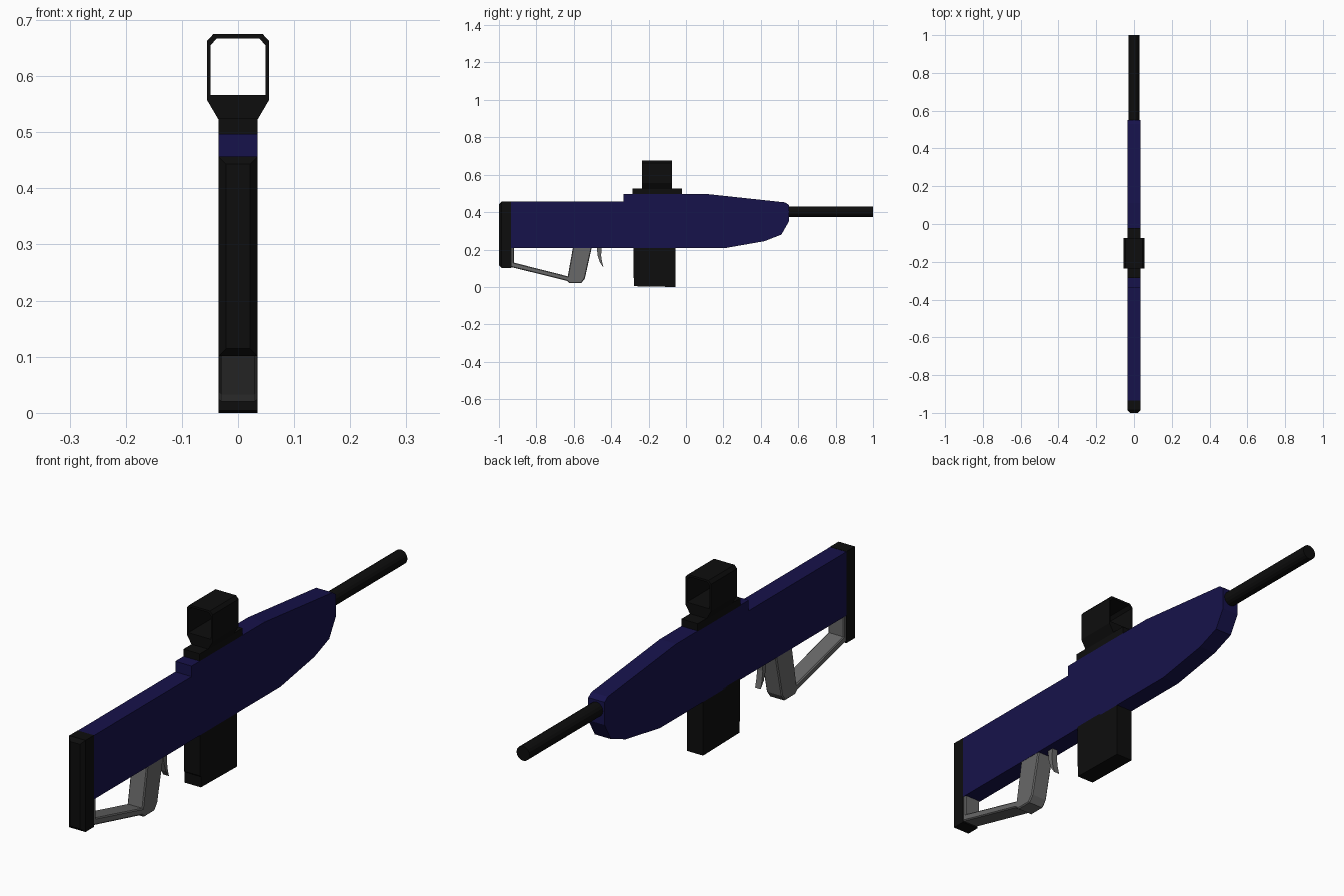
import bpy, bmesh, math
from mathutils import Matrix

if "Cube" in bpy.data.objects:
    bpy.data.objects.remove(bpy.data.objects["Cube"])


def material(name, r, g, b):
    m = bpy.data.materials.new(name)
    m.diffuse_color = (r, g, b, 1)
    m.use_nodes = True
    m.node_tree.nodes["Principled BSDF"].inputs["Base Color"].default_value = m.diffuse_color
    return m


BLUE = material("navy_paint", 0.008, 0.006, 0.07)
BLACK = material("black_metal", 0.004, 0.004, 0.004)
GREY = material("grey_metal", 0.14, 0.14, 0.14)
W = 0.035  # half width of the body


def finish(bm, name, mat):
    bmesh.ops.recalc_face_normals(bm, faces=bm.faces)
    me = bpy.data.meshes.new(name)
    bm.to_mesh(me)
    bm.free()
    me.materials.append(mat)
    ob = bpy.data.objects.new(name, me)
    bpy.context.collection.objects.link(ob)
    return ob


def side_profile(name, pts, half, mat, bevel=0):
    """Extrude a (y, z) outline across x."""
    bm = bmesh.new()
    face = bm.faces.new([bm.verts.new((-half, y, z)) for y, z in pts])
    ext = bmesh.ops.extrude_face_region(bm, geom=[face])
    verts = [g for g in ext["geom"] if isinstance(g, bmesh.types.BMVert)]
    bmesh.ops.translate(bm, verts=verts, vec=(2 * half, 0, 0))
    if bevel:
        rim = [e for e in bm.edges if abs(e.verts[0].co.x - e.verts[1].co.x) < 1e-5]
        bmesh.ops.bevel(bm, geom=rim, offset=bevel, segments=1, affect='EDGES')
    return finish(bm, name, mat)


def rect(y0, y1, z0, z1):
    return [(y0, z0), (y1, z0), (y1, z1), (y0, z1)]


# Main body shell
side_profile("body", [
    (-0.935, 0.208), (0.21, 0.208), (0.42, 0.245), (0.51, 0.28), (0.55, 0.35),
    (0.55, 0.438), (0.53, 0.452), (0.11, 0.497), (-0.335, 0.497),
    (-0.335, 0.456), (-0.935, 0.456)], W, BLUE)

# Butt plate with chamfered rear edges
bm = bmesh.new()
bmesh.ops.create_cube(bm, size=1, matrix=Matrix.Translation((0, -0.967, 0.279))
                      @ Matrix.Diagonal((2 * W, 0.066, 0.356, 1)))
rear = [e for e in bm.edges if all(v.co.y < -0.99 for v in e.verts)]
bmesh.ops.bevel(bm, geom=rear, offset=0.014, segments=1, affect='EDGES')
finish(bm, "butt_plate", BLACK)

# Pistol grip joined to the butt by a thin strut
side_profile("grip_and_strut", [
    (-0.937, 0.215), (-0.937, 0.107), (-0.638, 0.033), (-0.622, 0.02),
    (-0.56, 0.02), (-0.541, 0.045), (-0.503, 0.215), (-0.604, 0.215),
    (-0.632, 0.057), (-0.92, 0.13), (-0.92, 0.215)], 0.034, GREY, 0.004)

# Curved trigger
side_profile("trigger", [
    (-0.478, 0.215), (-0.472, 0.165), (-0.46, 0.13), (-0.441, 0.104),
    (-0.449, 0.135), (-0.454, 0.17), (-0.45, 0.215)], 0.012, GREY)

# Magazine and sight rail
side_profile("magazine", [(-0.278, 0.004), (-0.055, 0), (-0.055, 0.215),
                          (-0.282, 0.215), (-0.282, 0.05), (-0.278, 0.045)], W, BLACK)
side_profile("sight_rail", rect(-0.285, -0.022, 0.495, 0.525), W, BLACK)

# Sight housing: an open frame seen from the front, extruded along y
outer = [(0.035, 0.523), (0.055, 0.557), (0.055, 0.663), (0.044, 0.675)]
inner = [(0.049, 0.566), (0.049, 0.6), (0.049, 0.655), (0.038, 0.667)]
bm = bmesh.new()
rings = []
for pts in (outer, inner):
    loop = pts + [(-x, z) for x, z in reversed(pts)]
    rings.append([[bm.verts.new((x, y, z)) for x, z in loop] for y in (-0.235, -0.075)])
(of, ob_), (inf, inb) = rings
n = len(of)
for i in range(n):
    j = (i + 1) % n
    for a, b in ((of, ob_), (inf, inb), (of, inf), (ob_, inb)):
        bm.faces.new((a[i], a[j], b[j], b[i]))
finish(bm, "sight_housing", BLACK)

# Barrel
bm = bmesh.new()
bmesh.ops.create_cone(bm, cap_ends=True, segments=16, radius1=0.028, radius2=0.028, depth=0.48,
                      matrix=Matrix.Translation((0, 0.76, 0.402))
                      @ Matrix.Rotation(math.pi / 2, 4, 'X'))
finish(bm, "barrel", BLACK)
